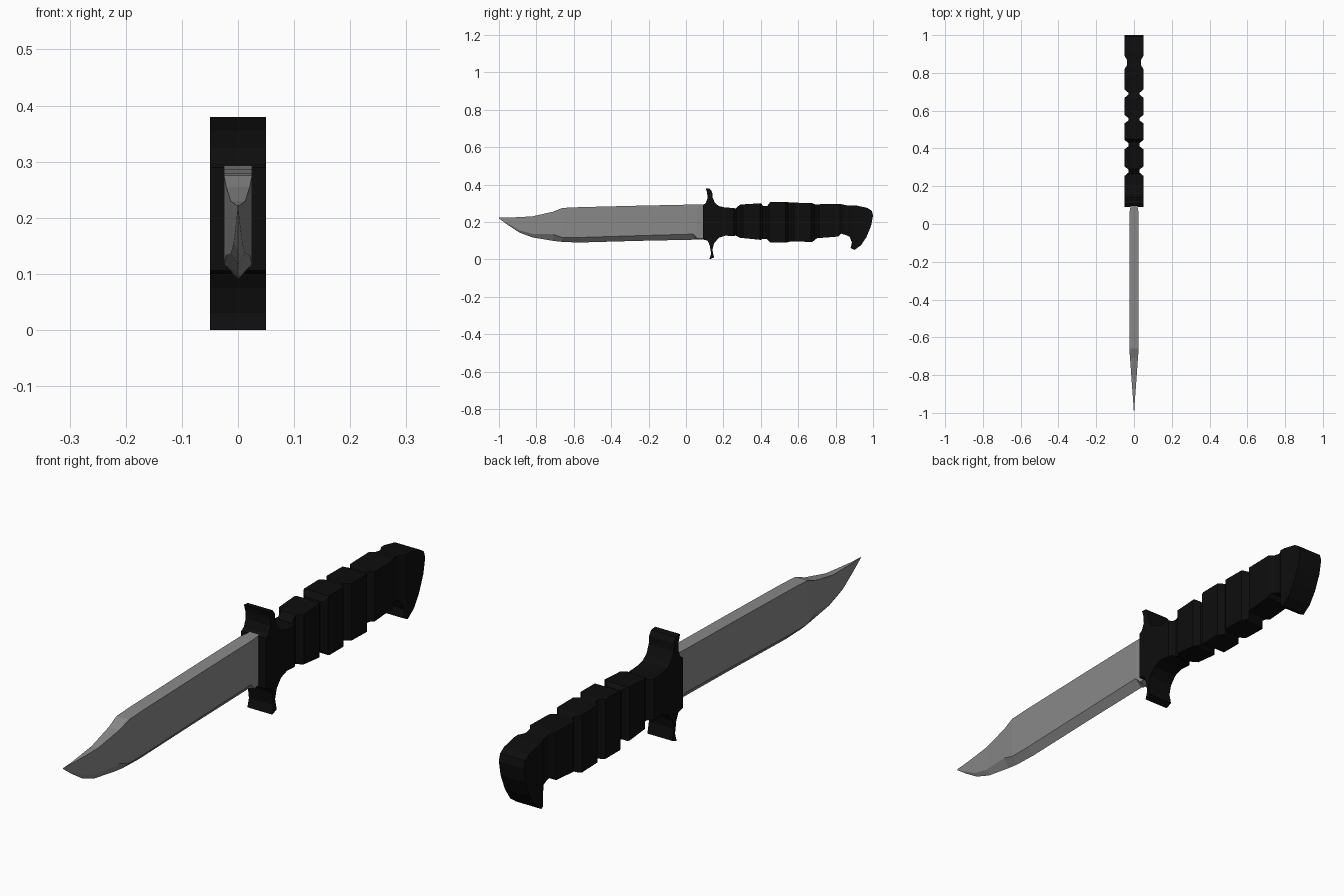
import bpy, bmesh


def material(name, v):
    m = bpy.data.materials.new(name)
    m.diffuse_color = (v, v, v, 1)
    return m


def add_object(name, bm, mat):
    bmesh.ops.recalc_face_normals(bm, faces=bm.faces)
    me = bpy.data.meshes.new(name)
    bm.to_mesh(me)
    bm.free()
    me.materials.append(mat)
    ob = bpy.data.objects.new(name, me)
    bpy.context.collection.objects.link(ob)
    return ob


steel = material("blade steel", 0.25)
black = material("black rubber", 0.004)

# Blade: five-sided sections (y, spine z, bevel z, edge z, half width)
SECTIONS = [
    (-1.00, .223, .221, .219, .0005),
    (-.95, .223, .190, .182, .0035),
    (-.89, .226, .155, .143, .008),
    (-.82, .230, .136, .117, .013),
    (-.71, .255, .134, .099, .021),
    (-.66, .275, .117, .093, .025),
    (-.57, .279, .117, .090, .025),
    (-.25, .287, .127, .099, .025),
    (.04, .293, .135, .105, .025),
    (.06, .293, .112, .106, .024),
    (.11, .293, .112, .106, .016),
]
bm = bmesh.new()
rings = []
for y, top, bevel, edge, w in SECTIONS:
    pts = [(-w, top), (w, top), (w, bevel), (0, edge), (-w, bevel)]
    rings.append([bm.verts.new((x, y, z)) for x, z in pts])
for a, b in zip(rings, rings[1:]):
    for i in range(5):
        j = (i + 1) % 5
        bm.faces.new((a[i], a[j], b[j], b[i]))
bm.faces.new(rings[0])
bm.faces.new(rings[-1])
add_object("blade", bm, steel)

# Handle with guard and hooked pommel: side profile (y, z)
PROFILE = [
    # guard front and upper quillon
    (.09, .29), (.105, .30), (.115, .325), (.113, .355), (.105, .38),
    (.128, .377), (.14, .36), (.142, .33), (.155, .302), (.175, .285),
    # top of grip
    (.21, .277), (.25, .275), (.265, .272), (.29, .293), (.40, .30),
    (.413, .286), (.435, .286), (.45, .306), (.54, .307), (.56, .303),
    (.67, .302), (.69, .294), (.82, .297), (.86, .289), (.91, .288),
    # pommel and hook
    (.97, .275), (.993, .26), (1.0, .235), (.99, .18), (.965, .12),
    (.935, .075), (.90, .05), (.88, .06), (.887, .09), (.875, .12),
    (.855, .13), (.83, .137),
    # underside of grip
    (.815, .122), (.70, .113), (.675, .093), (.56, .096), (.54, .091),
    (.45, .091), (.43, .11), (.41, .11), (.40, .104), (.29, .115),
    (.265, .127), (.25, .124), (.21, .127), (.175, .115),
    # lower quillon
    (.15, .085), (.141, .05), (.15, .01), (.125, 0), (.134, .03),
    (.127, .075), (.115, .10), (.09, .106),
]
# Side grooves (centre y, half floor, half opening, depth)
GROOVES = [(.28, .008, .025, .021), (.42, .008, .025, .021),
           (.555, .006, .022, .021), (.69, .004, .022, .021),
           (.855, .015, .035, .012)]


def half_width(y):
    w = .05
    for c, f, o, d in GROOVES:
        t = (o - abs(y - c)) / (o - f)
        w -= d * max(0, min(1, t))
    return w


bm = bmesh.new()
face = bm.faces.new([bm.verts.new((-.05, y, z)) for y, z in PROFILE])
ext = bmesh.ops.extrude_face_region(bm, geom=[face])
for v in ext["geom"]:
    if isinstance(v, bmesh.types.BMVert):
        v.co.x = .05
for c, f, o, d in GROOVES:
    for y in (c - o, c - f, c + f, c + o):
        bmesh.ops.bisect_plane(bm, geom=bm.verts[:] + bm.edges[:] + bm.faces[:],
                               plane_co=(0, y, 0), plane_no=(0, 1, 0), dist=1e-5)
for v in bm.verts:
    w = half_width(v.co.y)
    v.co.x = w if v.co.x > 0 else -w
bmesh.ops.triangulate(bm, faces=[f for f in bm.faces if len(f.verts) > 4])
add_object("handle_with_guard", bm, black)
